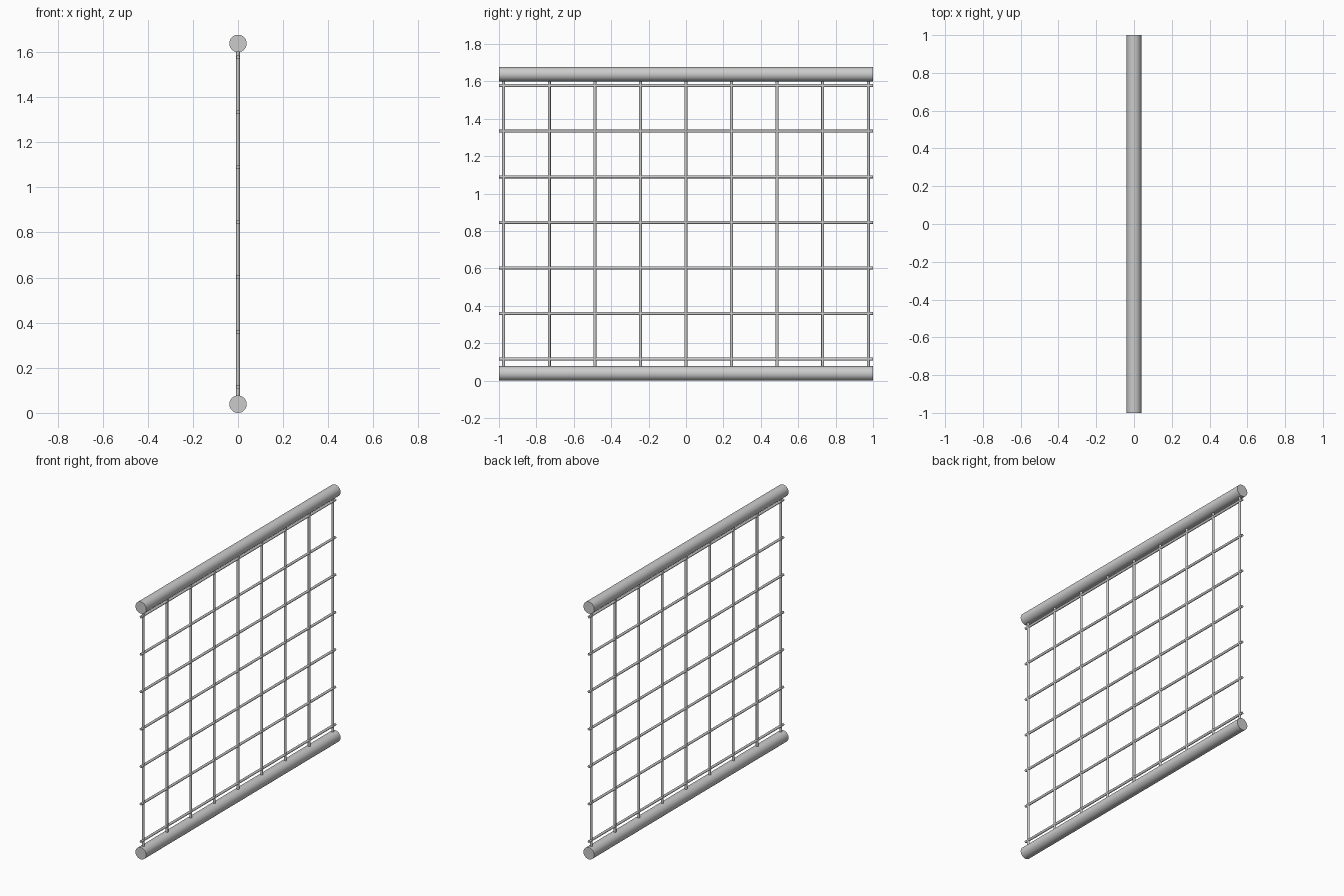
import bpy
from mathutils import Vector

if "Cube" in bpy.data.objects:
    bpy.data.objects.remove(bpy.data.objects["Cube"])

RAIL_R = 0.0385      # thick top and bottom rails
WIRE_R = 0.008       # thin mesh bars
TOP_Z = 1.638
PITCH = 0.2437


def rod(name, start, end, radius, sides):
    """Round bar between two points."""
    a, b = Vector(start), Vector(end)
    axis = b - a
    bpy.ops.mesh.primitive_cylinder_add(
        vertices=sides, radius=radius, depth=axis.length,
        location=(a + b) / 2, rotation=axis.to_track_quat('Z', 'Y').to_euler())
    obj = bpy.context.object
    obj.name = name
    bpy.ops.object.shade_smooth_by_angle()
    return obj


# Thick rails running front to back
rod("bottom_rail", (0, -1, RAIL_R), (0, 1, RAIL_R), RAIL_R, 48)
rod("top_rail", (0, -1, TOP_Z), (0, 1, TOP_Z), RAIL_R, 48)

# Horizontal bars
for i in range(7):
    z = 0.115 + i * PITCH
    rod(f"horizontal_bar_{i + 1}", (0, -1, z), (0, 1, z), WIRE_R, 24)

# Vertical bars, ends buried in the rails
for i in range(9):
    y = (i - 4) * PITCH
    rod(f"vertical_bar_{i + 1}", (0, y, RAIL_R * 1.5), (0, y, TOP_Z - RAIL_R / 2), WIRE_R, 24)
